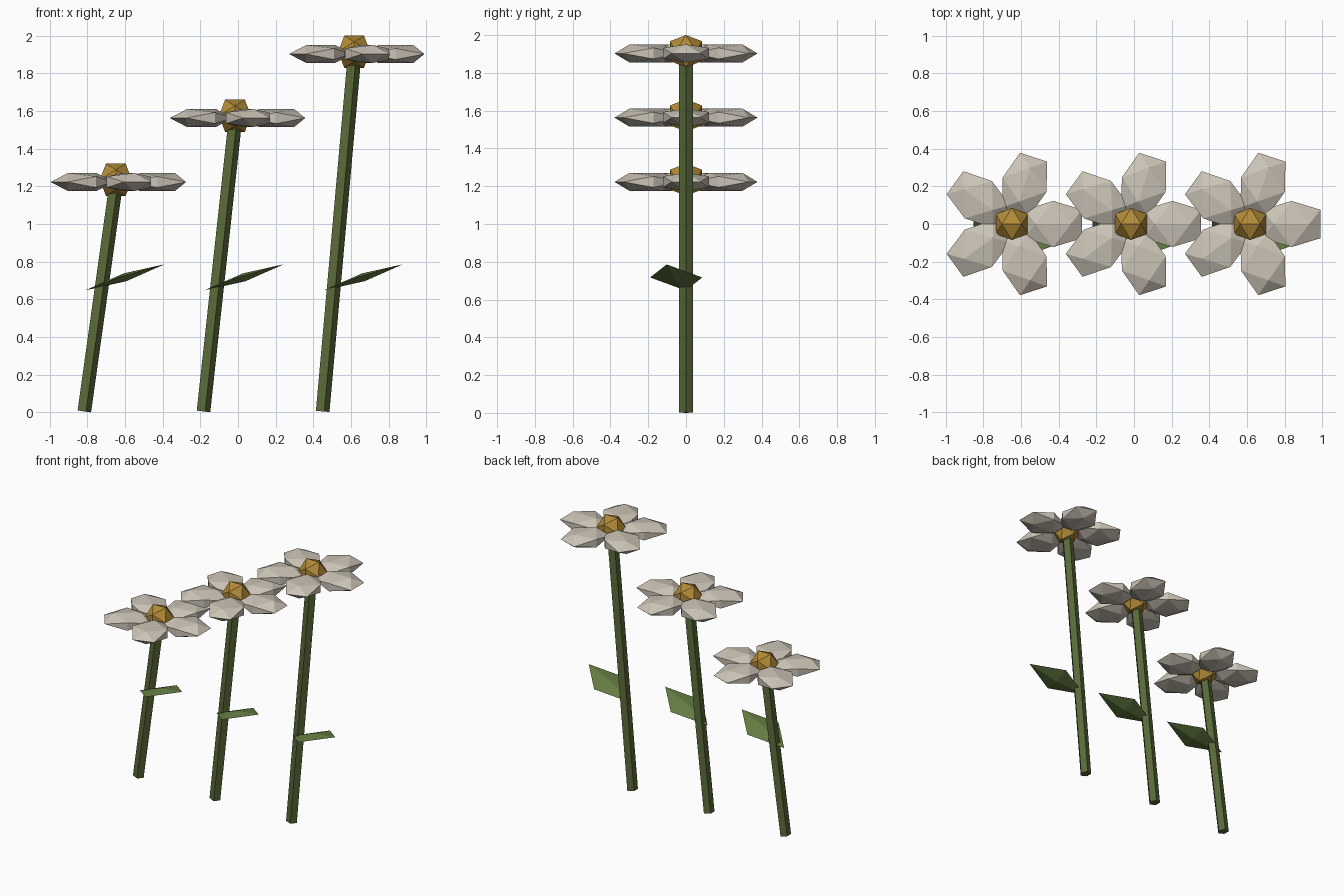
import bpy, bmesh
from math import pi, cos, sin, sqrt
from mathutils import Vector, Matrix

if "Cube" in bpy.data.objects:
    bpy.data.objects.remove(bpy.data.objects["Cube"])


def material(name, rgb):
    m = bpy.data.materials.new(name)
    m.diffuse_color = (*rgb, 1)
    m.use_nodes = True
    m.node_tree.nodes["Principled BSDF"].inputs["Base Color"].default_value = m.diffuse_color
    return m


PETAL = material("petal_cream", (0.60, 0.55, 0.47))
GOLD = material("center_gold", (0.45, 0.26, 0.04))
STEM = material("stem_green", (0.10, 0.14, 0.04))
LEAF = material("leaf_green", (0.14, 0.22, 0.06))


def add_object(name, bm, mat):
    bmesh.ops.recalc_face_normals(bm, faces=bm.faces[:])
    mesh = bpy.data.meshes.new(name)
    bm.to_mesh(mesh)
    bm.free()
    mesh.materials.append(mat)
    obj = bpy.data.objects.new(name, mesh)
    bpy.context.collection.objects.link(obj)
    return obj


def hull(name, points, mat):
    bm = bmesh.new()
    for p in points:
        bm.verts.new(p)
    bmesh.ops.convex_hull(bm, input=bm.verts[:])
    return add_object(name, bm, mat)


def icosahedron(name, center, radii, angle, mat):
    # twenty-sided ball with an edge on top, stretched, then turned about z
    t = (1 + sqrt(5)) / 2
    k = 1 / sqrt(1 + t * t)
    turn = Matrix.Rotation(angle, 3, 'Z')
    pts = []
    for a in (-1, 1):
        for b in (-t, t):
            for p in ((a, 0, b), (0, b, a), (b, a, 0)):
                v = Vector(p[i] * k * radii[i] for i in range(3))
                pts.append(turn @ v + center)
    return hull(name, pts, mat)


def stem(name, base, top, radius, sides):
    # leaning prism with ends square to its axis
    axis = top - base
    side_dir = Vector((axis.z, 0, -axis.x)).normalized()
    pts = []
    for c in (base, top):
        for i in range(sides):
            a = 2 * pi * i / sides
            pts.append(c + radius * (side_dir * cos(a) + Vector((0, 1, 0)) * sin(a)))
    return hull(name, pts, STEM)


def leaf(name, x):
    # thin diamond blade rising away from the stem
    mid = Vector((x + 0.22, -0.052, 0.717))
    length = Vector((0.21, -0.05, 0.069))
    width = Vector((0.033, 0.138, 0.0))
    thick = length.cross(width).normalized() * 0.022
    return hull(name, [mid + s * v for v in (length, width, thick) for s in (-1, 1)], LEAF)


for n in range(3):
    x = -0.82 + 0.633 * n
    head = Vector((x + 0.171, 0, 1.235 + 0.34 * n))
    stem(f"stem_{n + 1}", Vector((x, 0, 0.005)), head - Vector((0.002, 0, 0.02)), 0.04, 5)
    leaf(f"leaf_{n + 1}", x)
    icosahedron(f"flower_center_{n + 1}", head, (0.1, 0.1, 0.1), 0, GOLD)
    # ring of five petals
    for i in range(5):
        a = 2 * pi * i / 5
        pos = head + Vector((0.22 * cos(a), 0.22 * sin(a), -0.012))
        icosahedron(f"petal_{n + 1}_{i + 1}", pos, (0.18, 0.144, 0.056), a, PETAL)
